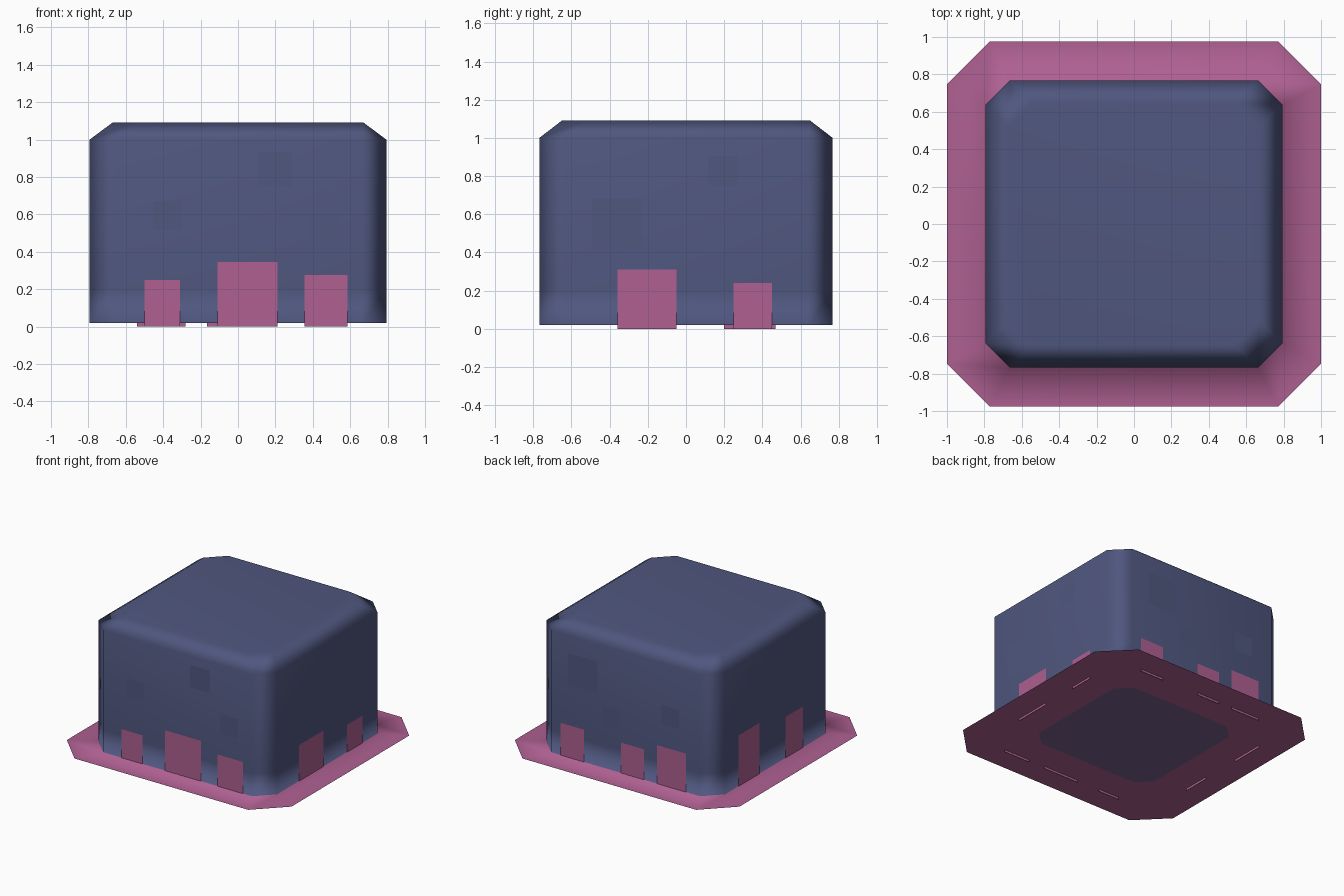
import bpy
import bmesh

cube = bpy.data.objects.get("Cube")
if cube:
    bpy.data.objects.remove(cube, do_unlink=True)


def material(name, rgb):
    mat = bpy.data.materials.new(name)
    mat.use_nodes = True
    mat.diffuse_color = (*rgb, 1)
    mat.node_tree.nodes["Principled BSDF"].inputs["Base Color"].default_value = (*rgb, 1)
    return mat


BLUE = material("slate blue", (0.080, 0.095, 0.212))
PINK = material("dusty pink", (0.425, 0.117, 0.285))
PLUM = material("muted plum", (0.19, 0.125, 0.27))
HX, HY, FLOOR = 0.793, 0.768, 0.02


def finish(name, bm, mats):
    mesh = bpy.data.meshes.new(name)
    bm.to_mesh(mesh)
    bm.free()
    for mat in mats:
        mesh.materials.append(mat)
    obj = bpy.data.objects.new(name, mesh)
    bpy.context.collection.objects.link(obj)
    return obj


def octagon(bm, hx, hy, cut, z):
    """Counter-clockwise rectangle with cut corners."""
    quarter = [(hx, hy - cut), (hx - cut, hy)]
    points = quarter + [(-x, y) for x, y in reversed(quarter)]
    points += [(-x, -y) for x, y in points]
    return [bm.verts.new((x, y, z)) for x, y in points]


def bridge(bm, low, high, mat=0):
    n = len(low)
    for i in range(n):
        j = (i + 1) % n
        face = bm.faces.new((low[i], low[j], high[j], high[i]))
        face.material_index = mat
        face.smooth = True


# Rounded block flowing into the flat skirt around its foot
bm = bmesh.new()
rings = [octagon(bm, *spec) for spec in (
    (1.0, 0.975, 0.227, FLOOR),
    (HX, HY, 0.13, FLOOR),
    (HX, HY, 0.13, 0.2),
    (HX, HY, 0.13, 1.0),
    (0.67, 0.648, 0.13, 1.092),
)]
for i in range(len(rings) - 1):
    bridge(bm, rings[i], rings[i + 1], 1 if i == 0 else 0)
bm.faces.new(rings[-1]).smooth = True
block = finish("block_and_skirt", bm, (BLUE, PINK))
block.modifiers.new("soft_corners", "WEIGHTED_NORMAL").weight = 50

# Underside: pink border around a plum centre
bm = bmesh.new()
rim = octagon(bm, 1.0, 0.975, 0.227, FLOOR - 0.001)
centre = octagon(bm, 0.55, 0.53, 0.11, FLOOR - 0.001)
bridge(bm, centre, rim, 1)
bm.faces.new(list(reversed(centre)))
finish("underside", bm, (PLUM, PINK))


def wall_plate(name, side, a, b, low, high, mat, proud=0.002):
    """Flat sheet just off one wall; a and b run along x or y."""
    bm = bmesh.new()
    corners = [(a, low), (b, low), (b, high), (a, high)]
    sign = 1 if side in ("back", "right") else -1
    if side in ("front", "back"):
        points = [(u, sign * (HY + proud), z) for u, z in corners]
    else:
        points = [(sign * (HX + proud), u, z) for u, z in corners]
    if side in ("back", "left"):
        points.reverse()
    bm.faces.new([bm.verts.new(p) for p in points])
    finish(name, bm, (mat,))


# Pink foot plates: start, end, top
feet = {
    "front": [(-0.5, -0.31, 0.25), (-0.11, 0.21, 0.345), (0.355, 0.585, 0.275)],
    "right": [(-0.36, -0.05, 0.31), (0.25, 0.45, 0.24)],
    "back": [(-0.54, -0.28, 0.33), (-0.165, 0.04, 0.265), (0.37, 0.58, 0.28)],
    "left": [(0.2, 0.47, 0.43), (-0.35, -0.13, 0.35)],
}
# Blue square plates: start, bottom, side length
squares = {
    "front": [(0.11, 0.75, 0.18), (-0.455, 0.517, 0.155), (0.385, 0.45, 0.155)],
    "right": [(-0.49, 0.42, 0.26), (0.115, 0.75, 0.155)],
    "back": [(0.25, 0.6, 0.26), (0.045, 0.365, 0.155), (-0.475, 0.51, 0.155)],
    "left": [(0.1, 0.64, 0.26), (-0.41, 0.525, 0.155)],
}
for side, plates in feet.items():
    for i, (a, b, top) in enumerate(plates):
        wall_plate(f"{side}_foot_plate_{i + 1}", side, a, b, 0, top, PINK)
for side, plates in squares.items():
    for i, (a, low, size) in enumerate(plates):
        wall_plate(f"{side}_square_{i + 1}", side, a, a + size, low, low + size, BLUE)
